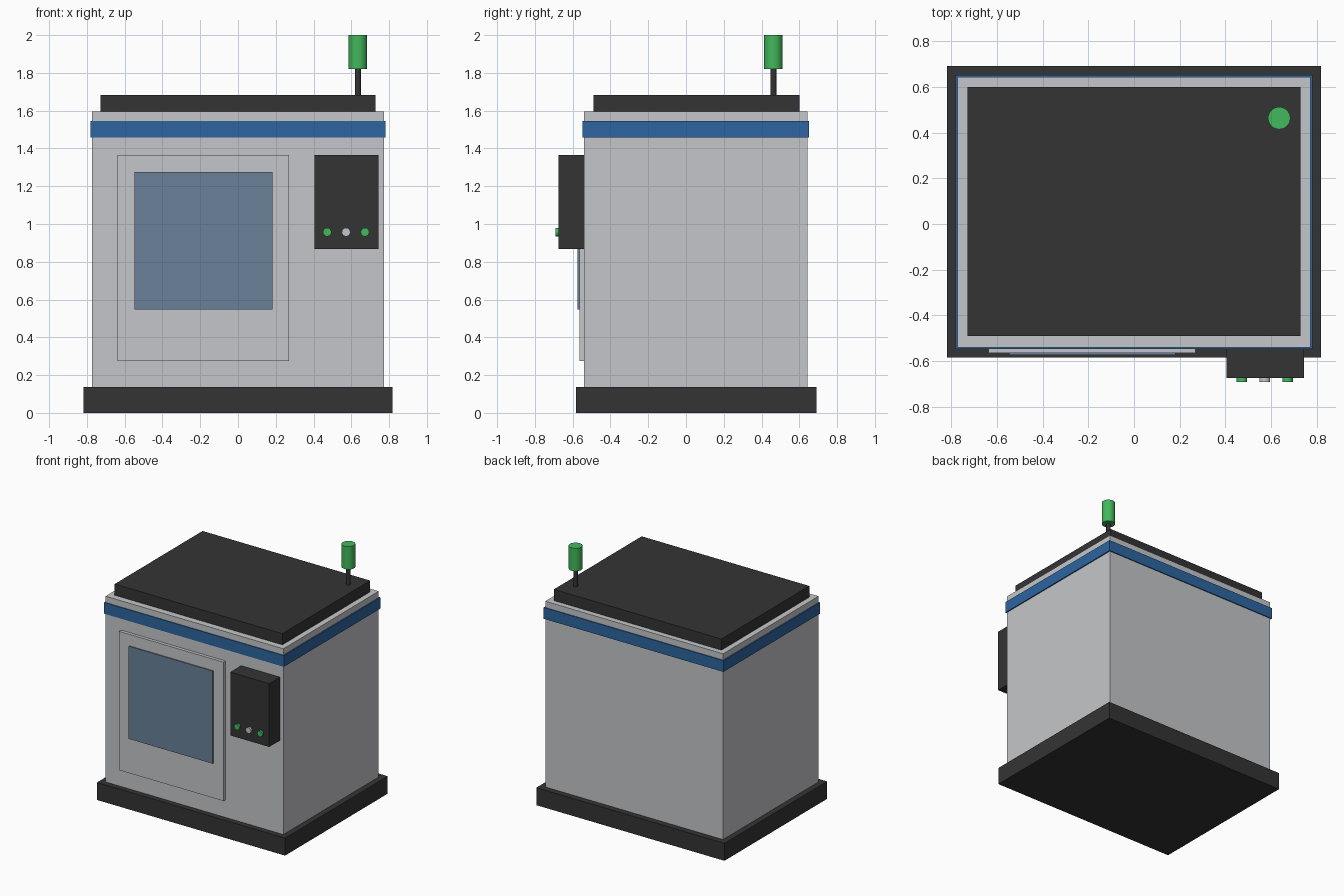
import bpy
import math

cube = bpy.data.objects.get("Cube")
if cube:
    bpy.data.objects.remove(cube, do_unlink=True)


def material(name, r, g, b):
    m = bpy.data.materials.new(name)
    m.use_nodes = True
    m.diffuse_color = (r, g, b, 1)
    m.node_tree.nodes["Principled BSDF"].inputs["Base Color"].default_value = (r, g, b, 1)
    return m


GREY = material("light grey", 0.56, 0.565, 0.585)
DARK = material("charcoal", 0.034, 0.034, 0.034)
BLUE = material("blue", 0.026, 0.13, 0.35)
GLASS = material("window blue grey", 0.143, 0.22, 0.314)
GREEN = material("signal green", 0.055, 0.48, 0.107)


def box(name, mat, x, y, z):
    """Box from its (low, high) range along each axis."""
    spans = (x, y, z)
    bpy.ops.mesh.primitive_cube_add(size=1, location=[(a + b) / 2 for a, b in spans])
    ob = bpy.context.object
    ob.name = name
    ob.scale = [b - a for a, b in spans]
    bpy.ops.object.transform_apply(location=False, rotation=False, scale=True)
    ob.data.materials.append(mat)
    return ob


def cylinder(name, mat, radius, depth, centre, tilt=0, sides=24):
    bpy.ops.mesh.primitive_cylinder_add(vertices=sides, radius=radius, depth=depth,
                                        location=centre, rotation=(tilt, 0, 0))
    ob = bpy.context.object
    ob.name = name
    ob.data.materials.append(mat)
    bpy.ops.object.shade_smooth_by_angle(angle=math.radians(35))
    return ob


# Cabinet: plinth, housing, trim band and lid
box("plinth", DARK, (-0.817, 0.817), (-0.583, 0.69), (0, 0.137))
box("housing", GREY, (-0.772, 0.772), (-0.54, 0.643), (0.137, 1.595))
box("trim_band", BLUE, (-0.781, 0.781), (-0.547, 0.651), (1.458, 1.546))
box("lid", DARK, (-0.728, 0.728), (-0.49, 0.6), (1.595, 1.683))

# Door with its window
box("door", GREY, (-0.637, 0.27), (-0.565, -0.54), (0.275, 1.365))
box("door_window", GLASS, (-0.547, 0.182), (-0.574, -0.565), (0.548, 1.275))

# Control panel with a row of buttons
box("control_panel", DARK, (0.405, 0.743), (-0.674, -0.54), (0.868, 1.365))
for i, mat in enumerate((GREEN, GREY, GREEN)):
    cylinder(f"button_{i + 1}", mat, 0.023, 0.03, (0.472 + 0.1 * i, -0.675, 0.957),
             math.pi / 2, 16)

# Signal beacon on its pole
cylinder("beacon_pole", DARK, 0.016, 0.15, (0.635, 0.463, 1.755), sides=16)
cylinder("beacon", GREEN, 0.049, 0.18, (0.635, 0.463, 1.91))
